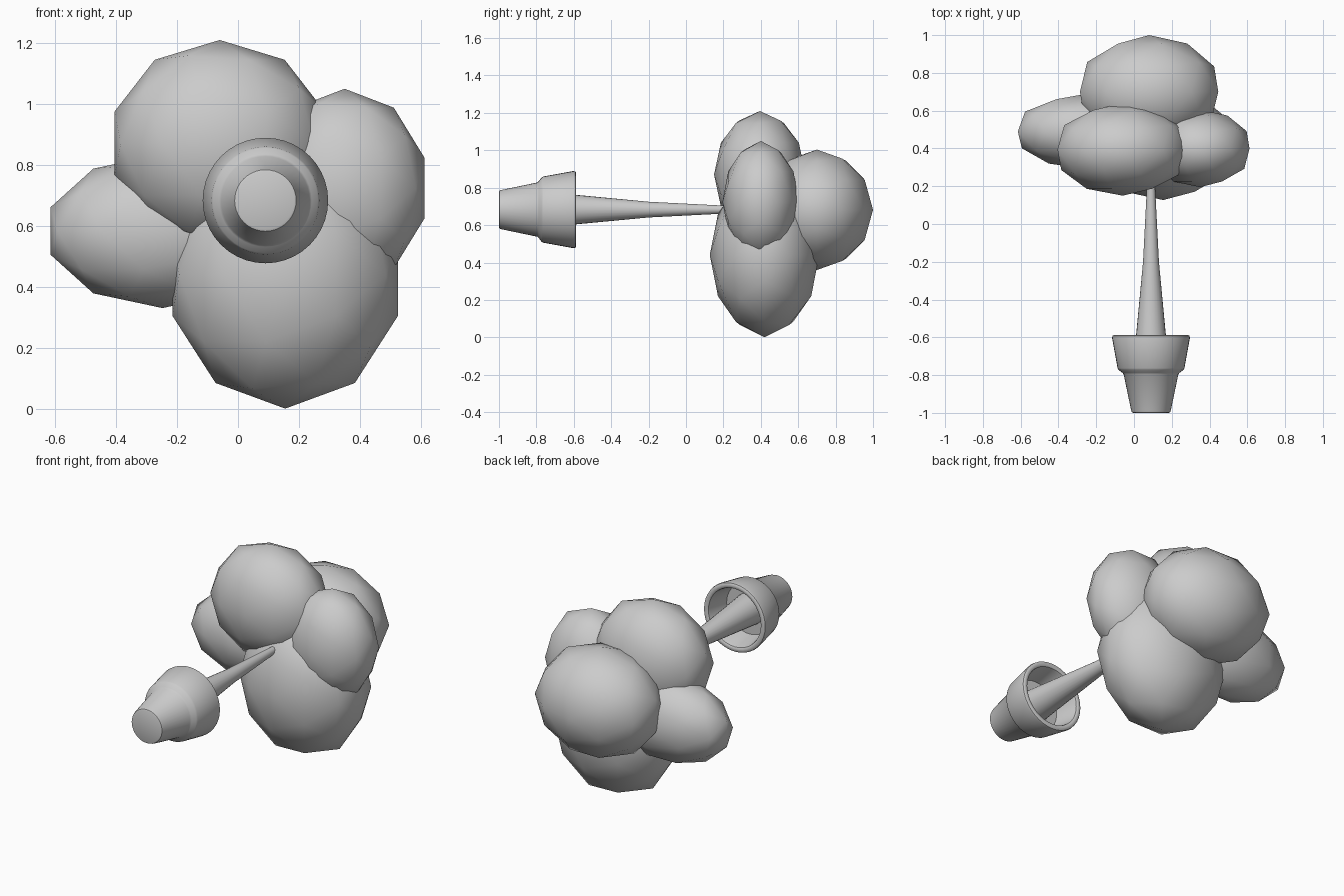
import bpy, bmesh, math
from mathutils import Matrix, Vector

if "Cube" in bpy.data.objects:
    bpy.data.objects.remove(bpy.data.objects["Cube"])

AXIS_X, AXIS_Z = 0.09, 0.683   # the tree lies along y on this axis


def finish(name, bm, angle=None):
    bmesh.ops.recalc_face_normals(bm, faces=bm.faces)
    for f in bm.faces:
        f.smooth = True
    mesh = bpy.data.meshes.new(name)
    bm.to_mesh(mesh)
    bm.free()
    ob = bpy.data.objects.new(name, mesh)
    bpy.context.collection.objects.link(ob)
    if angle:
        bpy.ops.object.select_all(action='DESELECT')
        ob.select_set(True)
        bpy.context.view_layer.objects.active = ob
        bpy.ops.object.shade_smooth_by_angle(angle=math.radians(angle))
    return ob


def lathe(name, profile, steps, angle=35):
    """Spin (radius, y) points around the tree axis."""
    bm = bmesh.new()
    verts = [bm.verts.new((AXIS_X + r, y, AXIS_Z)) for r, y in profile]
    edges = [bm.edges.new(pair) for pair in zip(verts, verts[1:])]
    bmesh.ops.spin(bm, geom=verts + edges, cent=(AXIS_X, 0, AXIS_Z),
                   axis=(0, 1, 0), angle=math.tau, steps=steps)
    bmesh.ops.remove_doubles(bm, verts=bm.verts, dist=1e-4)
    return finish(name, bm, angle)


def leaf_clump(name, centre, radii):
    """Low-poly ellipsoid with its pole along y."""
    bm = bmesh.new()
    bmesh.ops.create_icosphere(bm, subdivisions=2, radius=1)
    m = (Matrix.Translation(centre) @ Matrix.Diagonal(Vector(radii)).to_4x4()
         @ Matrix.Rotation(-math.pi / 2, 4, 'X'))
    bmesh.ops.transform(bm, matrix=m, verts=bm.verts)
    return finish(name, bm)


# Pot: tapered body, wider collar, rounded rim, hollow down to the soil
lathe("pot", [(0, -1), (0.094, -1), (0.101, -0.997), (0.105, -0.987),
              (0.145, -0.795), (0.152, -0.787), (0.172, -0.772),
              (0.177, -0.763), (0.206, -0.603), (0.204, -0.592),
              (0.196, -0.587), (0.183, -0.587), (0.175, -0.592),
              (0.171, -0.603), (0.15, -0.73), (0, -0.73)], 40)

# Trunk: slim taper running from the soil into the leaves
lathe("trunk", [(0, -0.74), (0.094, -0.74), (0.078, -0.58), (0.042, -0.2),
                (0.022, 0.19), (0.018, 0.35), (0, 0.35)], 24)

# Foliage
leaf_clump("leaves_top", (-0.06, 0.395, 0.87), (0.363, 0.245, 0.34))
leaf_clump("leaves_bottom", (0.155, 0.42, 0.44), (0.389, 0.293, 0.44))
leaf_clump("leaves_right", (0.35, 0.40, 0.724), (0.275, 0.205, 0.326))
leaf_clump("leaves_left", (-0.248, 0.49, 0.583), (0.386, 0.2, 0.253))
leaf_clump("leaves_crown", (0.08, 0.70, 0.682), (0.385, 0.3, 0.322))
